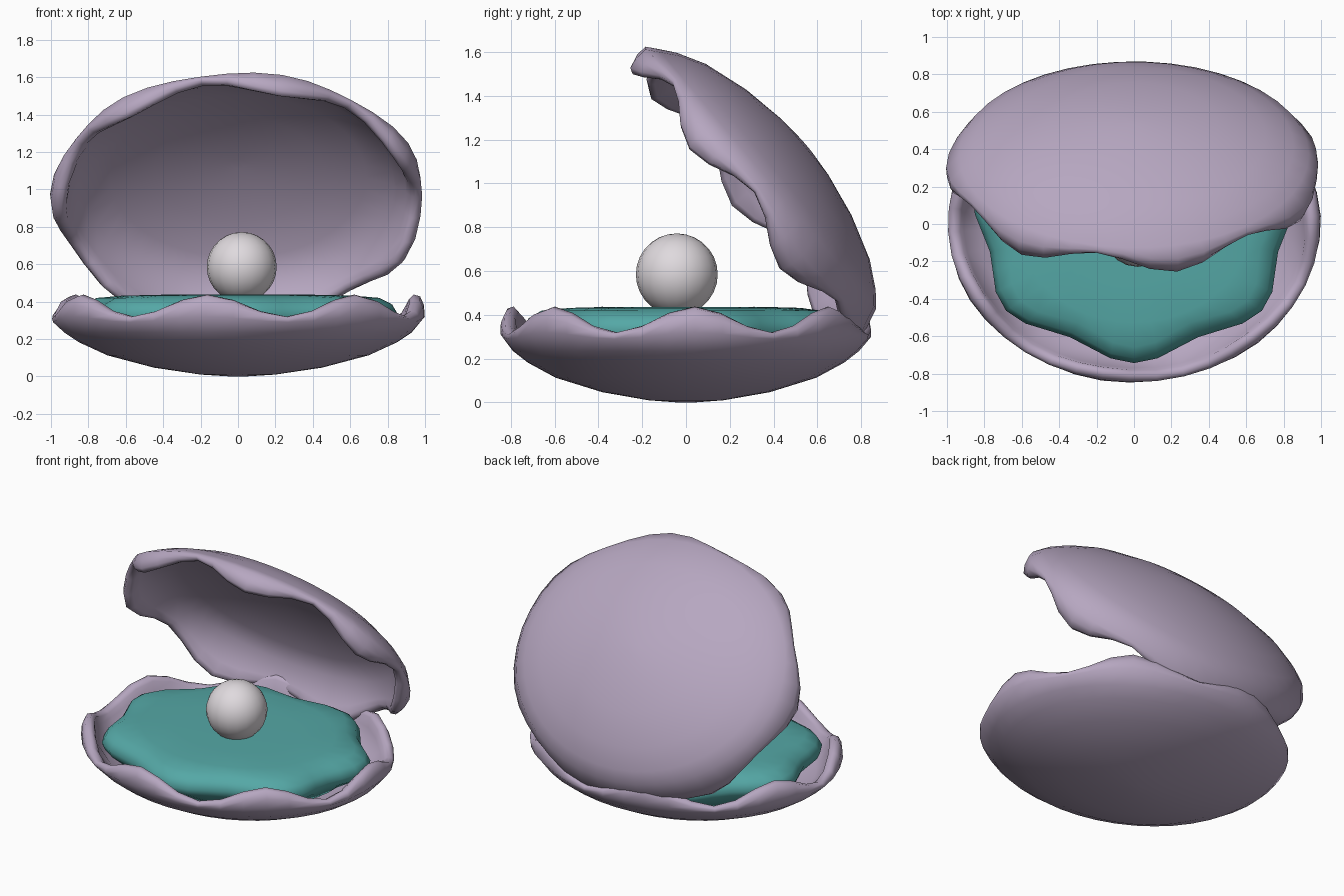
import bpy, bmesh, math
from mathutils import Matrix, Vector

if "Cube" in bpy.data.objects:
    bpy.data.objects.remove(bpy.data.objects["Cube"])

SEG, WAVES, DEPTH = 42, 7, 0.85


def material(name, rgb):
    m = bpy.data.materials.new(name)
    m.diffuse_color = (*rgb, 1)
    m.use_nodes = True
    m.node_tree.nodes["Principled BSDF"].inputs["Base Color"].default_value = m.diffuse_color
    return m


MAUVE = material("mauve shell", (0.47, 0.385, 0.53))
TEAL = material("teal flesh", (0.09, 0.39, 0.38))
PEARL = material("pearl white", (0.74, 0.70, 0.73))


def lathe(name, rings, phase, mat, matrix=Matrix.Identity(4), tilt=0.0):
    """Spin rings(w, lift) -> [(r, z), ...] into an oval body.
    w is 0..1 along the rim waves, lift raises the rim towards the back."""
    bm = bmesh.new()
    columns = []
    for i in range(SEG):
        t = math.radians(phase) + math.tau * i / SEG
        w = 0.5 + 0.5 * math.cos(WAVES * math.tau * i / SEG)
        columns.append([bm.verts.new((r * math.sin(t), -DEPTH * r * math.cos(t), z))
                        for r, z in rings(w, -tilt * math.cos(t))])
    for i in range(SEG):
        a, b = columns[i], columns[(i + 1) % SEG]
        for j in range(len(a) - 1):
            bm.faces.new((a[j], b[j], b[j + 1], a[j + 1]))
    # close the two poles
    bm.faces.new([c[0] for c in columns])
    bm.faces.new([c[-1] for c in columns])
    bm.transform(matrix)
    bmesh.ops.recalc_face_normals(bm, faces=bm.faces)
    me = bpy.data.meshes.new(name)
    bm.to_mesh(me)
    bm.free()
    return finish(name, me, mat)


def finish(name, me, mat):
    ob = bpy.data.objects.new(name, me)
    bpy.context.collection.objects.link(ob)
    me.materials.append(mat)
    bpy.ops.object.select_all(action='DESELECT')
    ob.select_set(True)
    bpy.context.view_layer.objects.active = ob
    bpy.ops.object.shade_smooth_by_angle(angle=math.radians(85))
    return ob


def shell_rings(w, lift, cut=0.0):
    outer = [(0.04, 0.0), (0.2, 0.01), (0.45, 0.047), (0.7, 0.113), (0.85, 0.182), (0.93, 0.235)]
    # wavy rolled lip, cut back a little in the valleys
    rim = [(0.99 + 0.01 * w, 0.29 + 0.03 * w),
           (0.995, 0.308 + 0.075 * w),
           (0.98 - 0.005 * w, 0.318 + 0.11 * w),
           (0.955 - 0.015 * w, 0.32 + 0.118 * w),
           (0.93 - 0.015 * w, 0.308 + 0.105 * w),
           (0.91 - 0.005 * w, 0.285 + 0.06 * w)]
    dr = (0.7 * min(lift, 0) - cut) * (1 - w)
    rim = [(r + dr, z + lift) for r, z in rim]
    inner = [(0.83, 0.225), (0.68, 0.16), (0.44, 0.1), (0.2, 0.07), (0.04, 0.06)]
    return outer + rim + inner


def flesh_rings(w, lift):
    r = 0.79 + 0.085 * w
    return [(0.05, 0.437), (0.4, 0.437), (0.62, 0.432), (r - 0.1, 0.42), (r - 0.03, 0.385),
            (r, 0.335), (r - 0.02, 0.29), (0.7, 0.21), (0.05, 0.2)]


# lower shell, standing on the ground
lathe("lower_shell", shell_rings, -10, MAUVE)

# upper shell: the same form turned over and swung open at the back
swing = (Matrix.Translation((0, 0.28, 0.945)) @ Matrix.Rotation(math.radians(-50), 4, 'X')
         @ Matrix.Translation((0, 0, 0.354)) @ Matrix.Diagonal((1.005, 0.98, -1, 1)))
lathe("upper_shell", lambda w, lift: shell_rings(w, lift, 0.015), 13.6, MAUVE, swing, tilt=0.04)

# soft cushion filling the lower shell
lathe("flesh", flesh_rings, 0, TEAL)

# pearl
bm = bmesh.new()
bmesh.ops.create_uvsphere(bm, u_segments=20, v_segments=14, radius=0.187,
                          matrix=Matrix.Translation((0.02, -0.042, 0.585)))
mesh = bpy.data.meshes.new("pearl")
bm.to_mesh(mesh)
bm.free()
finish("pearl", mesh, PEARL)
